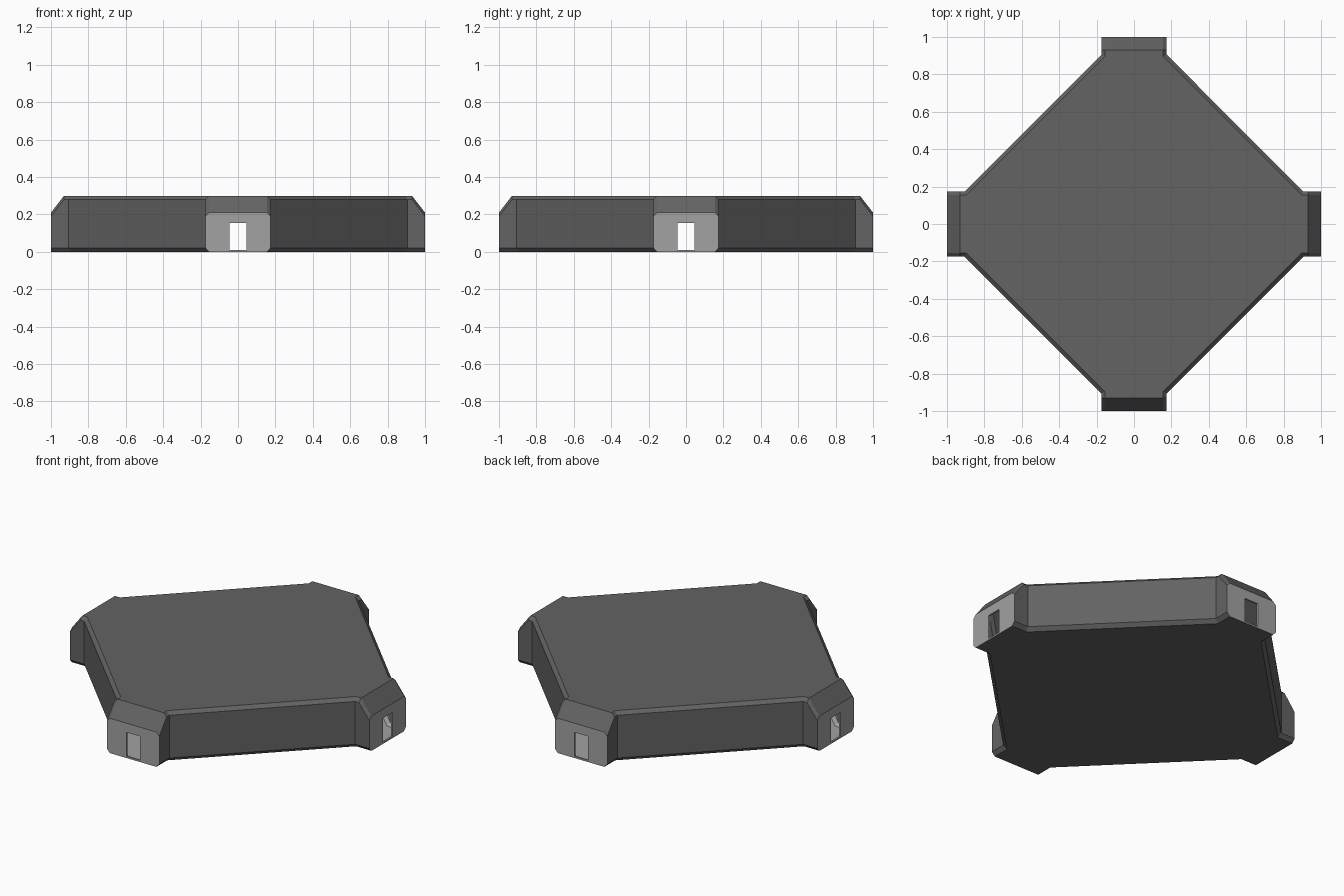
import bpy, bmesh, math
from mathutils import Matrix, Vector

if "Cube" in bpy.data.objects:
    bpy.data.objects.remove(bpy.data.objects["Cube"])

CHAMFER = 0.02
WIN_W, WIN_LOW, WIN_HIGH = 0.045, 0.01, 0.155


def make_material(name, value):
    m = bpy.data.materials.new(name)
    m.diffuse_color = (value, value, value, 1)
    m.use_nodes = True
    m.node_tree.nodes["Principled BSDF"].inputs["Base Color"].default_value = m.diffuse_color
    return m


dark = make_material("dark grey", 0.125)
light = make_material("light grey", 0.36)
bm = bmesh.new()


def face(verts, mat):
    f = bm.faces.new(verts)
    f.material_index = mat
    return f


def ring(d, inset, z_body, z_end):
    """Diamond outline with four square-cut ends, six points per end."""
    w = 0.175 - d - inset
    inner = 1.08 - math.sqrt(2) * (d + inset) - w
    half = [(inner, z_body), (0.93 - d, z_body), (1 - d, z_end)]
    pts = [Vector((-w, -y, z)) for y, z in half]
    pts += [Vector((w, -y, z)) for y, z in reversed(half)]
    return [bm.verts.new(Matrix.Rotation(k * math.pi / 2, 3, 'Z') @ p)
            for k in range(4) for p in pts]


def hull(d, body_mat):
    """Chamfered hull shrunk by d; returns the window loop of each end."""
    rings = [ring(d, CHAMFER, d * 0.6, d * 0.6),
             ring(d, 0, 0.022, 0.022),
             ring(d, 0, 0.28 - d, 0.19 - d),
             ring(d, CHAMFER, 0.30 - d, 0.21 - d)]
    # side walls and chamfers, leaving the four end panels open
    for a, b in zip(rings, rings[1:]):
        for i in range(24):
            if i % 6 != 2:
                j = (i + 1) % 24
                face((a[i], a[j], b[j], b[i]), body_mat)
    # floor and roof
    top = rings[3]
    face(rings[0][::-1], body_mat)
    face([v for i, v in enumerate(top) if i % 6 not in (2, 3)], body_mat)
    windows = []
    for k in range(4):
        s = 6 * k
        # sloped roof end
        face((top[s + 2], top[s + 3], top[s + 4], top[s + 1]), body_mat)
        # end panel around its window
        rot = Matrix.Rotation(k * math.pi / 2, 3, 'Z')
        win = [bm.verts.new(rot @ Vector((x, d - 1, z))) for x, z in
               ((-WIN_W, WIN_LOW), (WIN_W, WIN_LOW),
                (WIN_W, WIN_HIGH), (-WIN_W, WIN_HIGH))]
        left = [r[s + 2] for r in rings]
        right = [r[s + 3] for r in rings]
        face([left[0], right[0], win[1], win[0]], 1)
        face([left[3], win[3], win[2], right[3]], 1)
        face(left[::-1] + [win[0], win[3]], 1)
        face(right + [win[2], win[1]], 1)
        windows.append(win)
    return windows


# outer hull, and the light room inside it
outer = hull(0, 0)
inner = hull(0.01, 1)

# window reveals join the two
for a, b in zip(outer, inner):
    for i in range(4):
        j = (i + 1) % 4
        face((a[i], a[j], b[j], b[i]), 1)

bmesh.ops.recalc_face_normals(bm, faces=bm.faces[:])
mesh = bpy.data.meshes.new("hollow_diamond_hull")
bm.to_mesh(mesh)
bm.free()
mesh.materials.append(dark)
mesh.materials.append(light)
obj = bpy.data.objects.new("hollow_diamond_hull", mesh)
bpy.context.collection.objects.link(obj)
